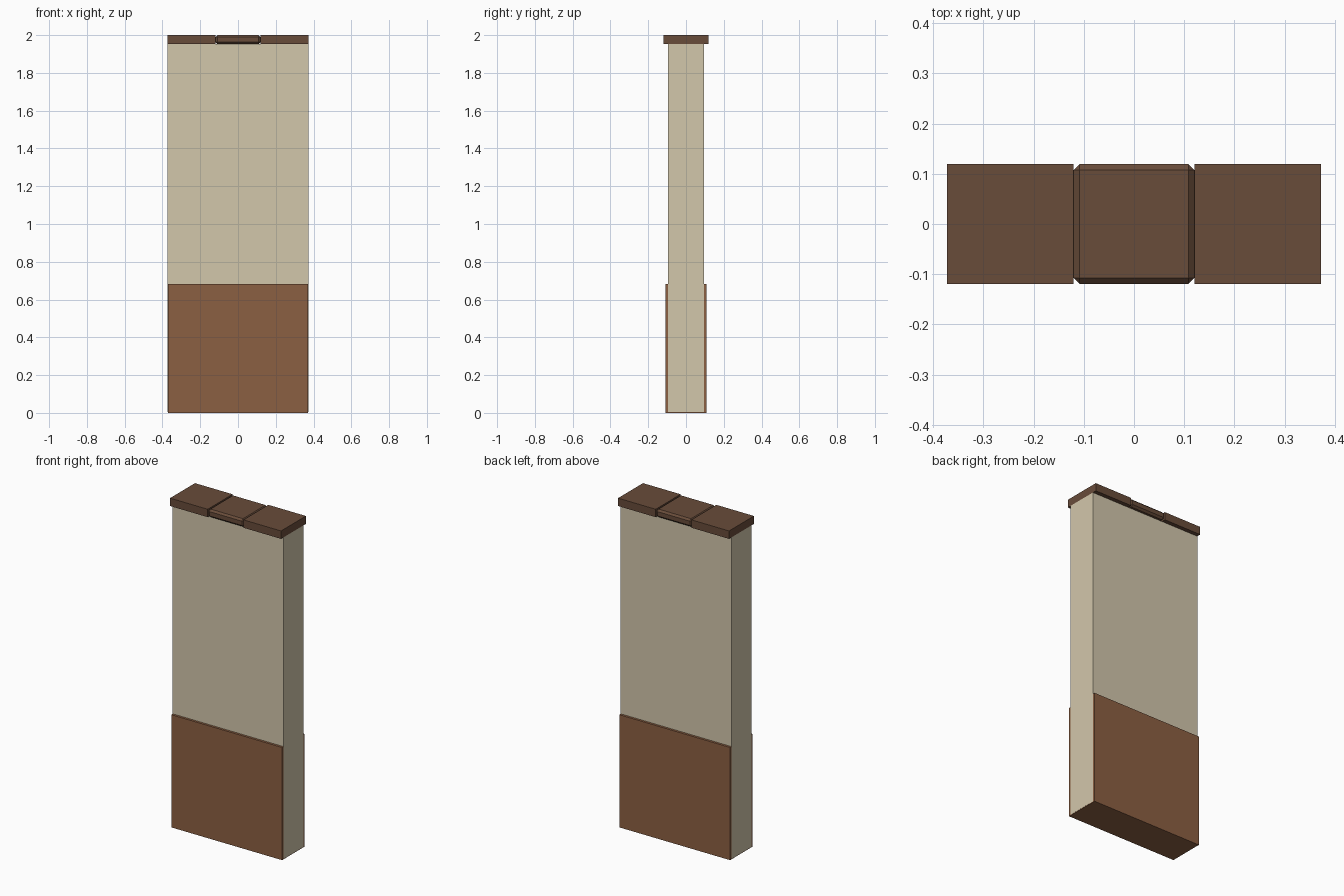
import bpy, bmesh

if "Cube" in bpy.data.objects:
    bpy.data.objects.remove(bpy.data.objects["Cube"])


def material(name, rgb):
    m = bpy.data.materials.new(name)
    m.diffuse_color = (*rgb, 1)
    m.use_nodes = True
    m.node_tree.nodes["Principled BSDF"].inputs["Base Color"].default_value = m.diffuse_color
    return m


cream = material("plaster", (0.65, 0.57, 0.41))
brown = material("panel_wood", (0.26, 0.115, 0.055))
dark = material("cap_wood", (0.14, 0.072, 0.042))


def box(name, x, y, z, mat, bevel=0):
    """Box from (min, max) ranges, with optional chamfered edges."""
    bm = bmesh.new()
    bmesh.ops.create_cube(bm, size=1)
    for v in bm.verts:
        v.co = [r[0] if c < 0 else r[1] for c, r in zip(v.co, (x, y, z))]
    if bevel:
        bmesh.ops.bevel(bm, geom=bm.edges[:], offset=bevel, segments=1,
                        affect='EDGES')
    me = bpy.data.meshes.new(name)
    bm.to_mesh(me)
    bm.free()
    me.materials.append(mat)
    ob = bpy.data.objects.new(name, me)
    bpy.context.collection.objects.link(ob)
    return ob


W = 0.372

# Plaster wall core
box("wall_core", (-W, W), (-0.094, 0.094), (0.004, 1.952), cream)

# Lower wood panelling, wrapping the core front, back and underneath
box("lower_panel", (-W + 0.0005, W - 0.0005), (-0.108, 0.108), (0, 0.683), brown)

# Top cap: two plain end blocks and a chamfered middle block
CAP_Y, CAP_Z = (-0.119, 0.119), (1.952, 2.0)
box("cap_left", (-W, -0.12), CAP_Y, CAP_Z, dark)
box("cap_right", (0.12, W), CAP_Y, CAP_Z, dark)
box("cap_middle", (-0.12, 0.12), CAP_Y, CAP_Z, dark, bevel=0.011)
